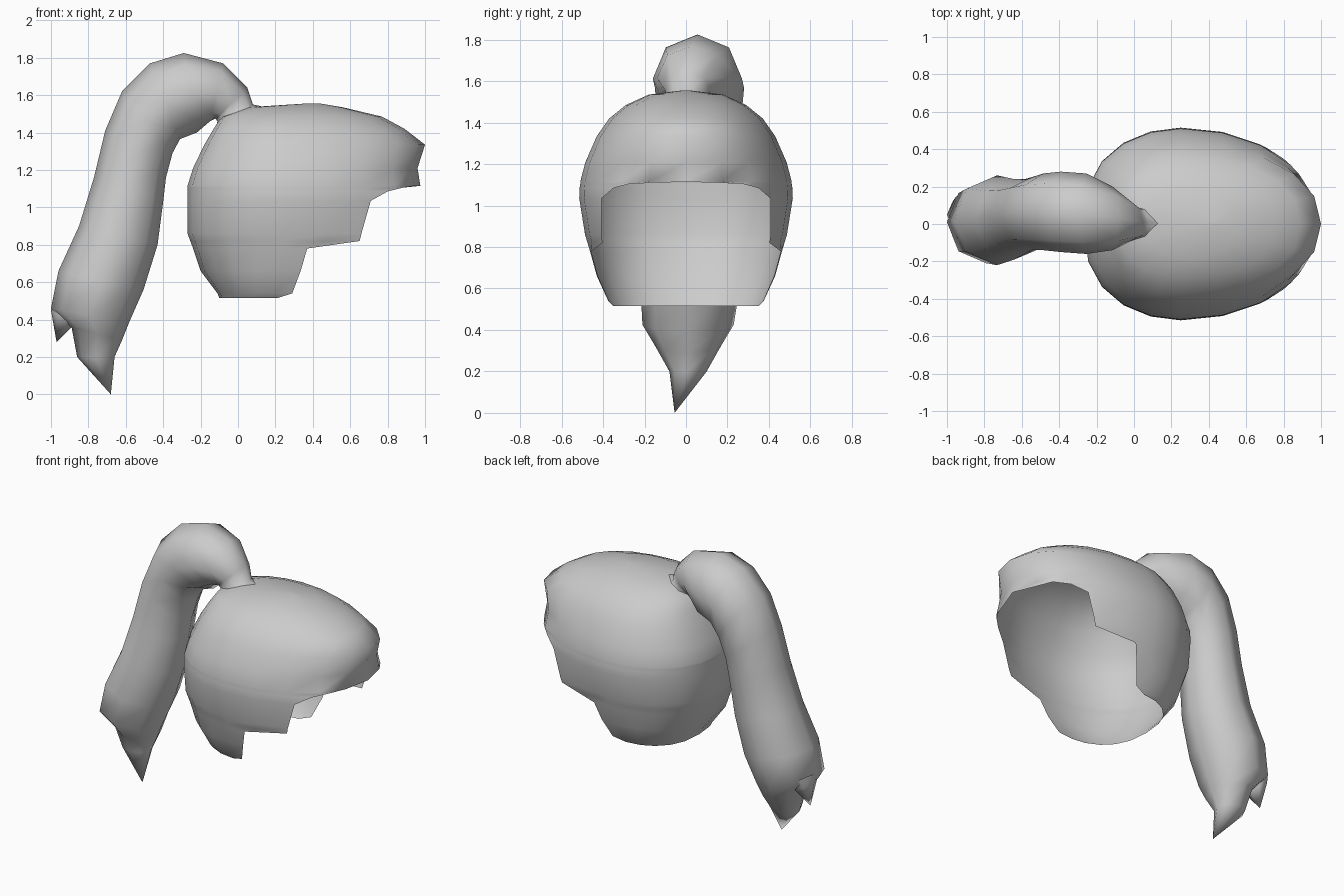
import bpy, bmesh, math
from mathutils import Vector

grey = bpy.data.materials.new("hair grey")
grey.diffuse_color = (0.6, 0.6, 0.6, 1)


def finish(name, bm):
    bmesh.ops.remove_doubles(bm, verts=bm.verts, dist=0.002)
    bmesh.ops.recalc_face_normals(bm, faces=bm.faces)
    for f in bm.faces:
        f.smooth = True
    me = bpy.data.meshes.new(name)
    bm.to_mesh(me)
    bm.free()
    me.materials.append(grey)
    ob = bpy.data.objects.new(name, me)
    bpy.context.collection.objects.link(ob)
    return ob


def bridge(bm, rows, closed):
    n = len(rows[0])
    for a, b in zip(rows, rows[1:]):
        for i in range(n if closed else n - 1):
            j = (i + 1) % n
            bm.faces.new((a[i], a[j], b[j], b[i]))


# Hair cap: horizontal arcs (z, back x, middle x, front x, half width, cut edge x)
CAP = [
    (1.555, 0.36, 0.40, 0.44, 0.02, 9),
    (1.535, 0.05, 0.33, 0.56, 0.18, 9),
    (1.485, -0.09, 0.28, 0.77, 0.29, 9),
    (1.42, -0.13, 0.25, 0.89, 0.37, 9),
    (1.335, -0.18, 0.25, 1.00, 0.43, 9),
    (1.21, -0.24, 0.25, 0.96, 0.485, 9),
    (1.115, -0.27, 0.25, 0.975, 0.51, 9),
    (1.105, -0.27, 0.25, 0.975, 0.51, 0.88),
    (1.085, -0.27, 0.25, 0.975, 0.513, 0.80),
    (1.035, -0.27, 0.25, 0.97, 0.515, 0.71),
    (0.86, -0.27, 0.25, 0.97, 0.487, 0.66),
    (0.82, -0.255, 0.25, 0.97, 0.475, 0.65),
    (0.78, -0.24, 0.25, 0.97, 0.463, 0.37),
    (0.66, -0.20, 0.22, 0.90, 0.43, 0.335),
    (0.54, -0.11, 0.20, 0.85, 0.375, 0.29),
    (0.515, -0.10, 0.20, 0.85, 0.35, 0.21),
]
SIDE = 10
bm = bmesh.new()
rows = []
for z, xb, xc, xf, w, xe in CAP:
    limit = math.acos(max(-1, -(xe - xc) / (xf - xc)))
    row = []
    for i in range(-SIDE, SIDE + 1):
        t = min(abs(i) * math.pi / SIDE, limit)
        c = math.cos(t)
        x = xc - c * ((xc - xb) if c > 0 else (xf - xc))
        y = w * max(0, math.sin(t)) ** (0.8 if c > 0 else 0.9)
        row.append(bm.verts.new((x, math.copysign(y, i), z)))
    rows.append(row)
bridge(bm, rows, False)
bm.faces.new(rows[0][:-1])
finish("hair_cap", bm)


# Tapered hair tube: rings given as outer (x, z), inner (x, z), y range
def tube(name, rings, tip, sides=8):
    bm = bmesh.new()
    loops = []
    for ox, oz, ix, iz, y0, y1 in rings:
        mid = Vector(((ox + ix) / 2, (y0 + y1) / 2, (oz + iz) / 2))
        axis = Vector(((ox - ix) / 2, 0, (oz - iz) / 2))
        side = Vector((0, (y1 - y0) / 2, 0))
        loops.append([bm.verts.new(mid + axis * math.cos(a) + side * math.sin(a))
                      for a in (k * math.tau / sides for k in range(sides))])
    bridge(bm, loops, True)
    end = bm.verts.new(tip)
    for i in range(sides):
        bm.faces.new((loops[-1][i], loops[-1][(i + 1) % sides], end))
    return finish(name, bm)


# Ponytail arching up from the crown and hanging behind
tube("ponytail", [
    (0.22, 1.52, -0.13, 1.38, -0.15, 0.15),
    (0.08, 1.55, -0.11, 1.46, -0.09, 0.10),
    (0.05, 1.64, -0.12, 1.475, -0.10, 0.12),
    (-0.08, 1.77, -0.15, 1.46, -0.14, 0.20),
    (-0.29, 1.825, -0.22, 1.40, -0.16, 0.27),
    (-0.47, 1.77, -0.31, 1.365, -0.15, 0.28),
    (-0.62, 1.62, -0.35, 1.29, -0.14, 0.27),
    (-0.71, 1.41, -0.385, 1.16, -0.14, 0.25),
    (-0.77, 1.16, -0.40, 1.03, -0.16, 0.24),
    (-0.85, 0.90, -0.43, 0.80, -0.19, 0.24),
    (-0.96, 0.66, -0.505, 0.56, -0.22, 0.26),
    (-1.00, 0.46, -0.58, 0.39, -0.21, 0.23),
    (-0.89, 0.36, -0.62, 0.29, -0.15, 0.17),
    (-0.86, 0.20, -0.66, 0.20, -0.08, 0.10),
], (-0.68, -0.055, 0.0))

# Small stray lock at the back of the tail end
tube("stray_lock", [
    (-0.99, 0.50, -0.84, 0.45, -0.05, 0.16),
    (-1.00, 0.45, -0.88, 0.37, -0.03, 0.13),
], (-0.97, 0.05, 0.28), 6)
